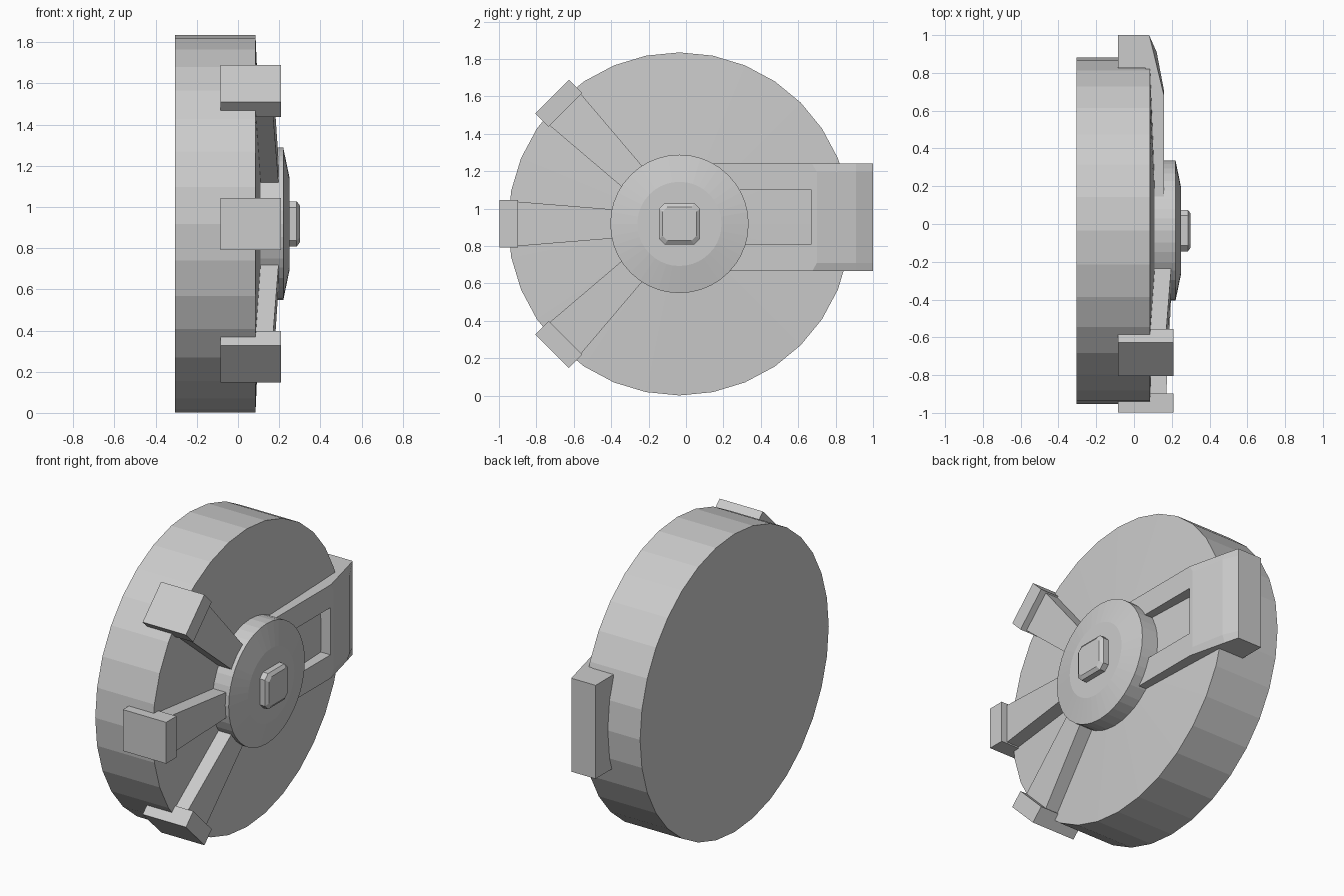
import bpy, bmesh
from math import sin, cos, radians
from mathutils import Matrix, Vector

if "Cube" in bpy.data.objects:
    bpy.data.objects.remove(bpy.data.objects["Cube"])

CY, CZ = -0.035, 0.918          # wheel axis (runs along x)


def loft(name, loops, recess=None):
    """Skin matching point loops, cap both ends; recess = (segment, columns, depth)."""
    bm = bmesh.new()
    rings = [[bm.verts.new(p) for p in loop] for loop in loops]
    n = len(rings[0])
    sunk = []
    for i in range(len(rings) - 1):
        a, b = rings[i], rings[i + 1]
        for j in range(n):
            k = (j + 1) % n
            f = bm.faces.new((a[j], a[k], b[k], b[j]))
            if recess and i == recess[0] and j in recess[1]:
                sunk.append(f)
    bm.faces.new(rings[0][::-1])
    bm.faces.new(rings[-1])
    bmesh.ops.recalc_face_normals(bm, faces=bm.faces[:])
    if sunk:
        new = bmesh.ops.extrude_face_region(bm, geom=sunk)["geom"]
        verts = [v for v in new if isinstance(v, bmesh.types.BMVert)]
        bmesh.ops.translate(bm, vec=(-recess[2], 0, 0), verts=verts)
    me = bpy.data.meshes.new(name)
    bm.to_mesh(me)
    bm.free()
    ob = bpy.data.objects.new(name, me)
    bpy.context.collection.objects.link(ob)
    return ob


def circle(r, x, angles):
    return [(x, CY + r * cos(radians(a)), CZ + r * sin(radians(a))) for a in angles]


def slab(profile, z):
    """Points (y, x) placed at height z."""
    return [(x, y, z) for y, x in profile]


# Main disc with a shallow conical face
a32 = [i * 11.25 for i in range(32)]
loft("disc", [circle(r, x, a32) for r, x in
              [(0.917, -0.305), (0.917, 0.085), (0.02, 0.125)]])

# Hub with eight sunken wedge slots
hub_angles = [s * 45 + a for s in range(8) for a in (0, 10, 18, 27, 35)]
slots = {s * 5 + k for s in range(8) for k in (1, 2, 3)}
loft("hub", [circle(r, x, hub_angles) for r, x in
             [(0.37, 0.10), (0.37, 0.22), (0.225, 0.25), (0.10, 0.25)]],
     recess=(2, slots, 0.06))


# Chamfered square cap
def octagon(h, c, x):
    pts = [(h, c - h), (h, h - c), (h - c, h), (c - h, h),
           (-h, h - c), (-h, c - h), (c - h, -h), (h - c, -h)]
    return [(x, CY + y, CZ + z) for y, z in pts]


loft("hub_cap", [octagon(0.11, 0.03, 0.24), octagon(0.11, 0.03, 0.285),
                 octagon(0.09, 0.025, 0.30)])

# Three tapered arms with rim clamps, built along +y then turned about the axis
for name, angle in (("upper", 135), ("middle", 180), ("lower", 225)):
    turn = Matrix.Translation((0, CY, CZ)) @ Matrix.Rotation(radians(angle), 4, "X")

    def section(r, w, x0, x1):
        return [turn @ Vector(p) for p in
                ((x0, r, -w), (x1, r, -w), (x1, r, w), (x0, r, w))]

    loft(name + "_arm", [section(0.30, 0.073, 0.08, 0.20),
                         section(0.88, 0.12, 0.06, 0.17)])
    loft(name + "_clamp", [section(0.862, 0.127, -0.085, 0.21),
                           section(0.963, 0.127, -0.085, 0.21)])

# Wide arm: two rails either side of an open window
for name, z0, z1 in (("upper_rail", 1.10, 1.24), ("lower_rail", 0.665, 0.81)):
    rail = [(0.10, 0.07), (0.67, 0.07), (0.67, 0.16), (0.10, 0.16)]
    loft(name, [slab(rail, z0), slab(rail, z1)])

# Wide end block, bevelled towards its outer edges
edge = [(0.67, 0.06), (0.67, 0.16), (0.675, 0.16), (0.91, 0.103),
        (1.0, 0.08), (1.0, -0.085), (0.825, -0.085), (0.825, 0.06)]
inner = edge[:2] + [(0.70, 0.16), (0.91, 0.12)] + edge[4:]
loft("end_block", [slab(edge, 0.665), slab(inner, 0.71),
                   slab(inner, 1.195), slab(edge, 1.24)])
